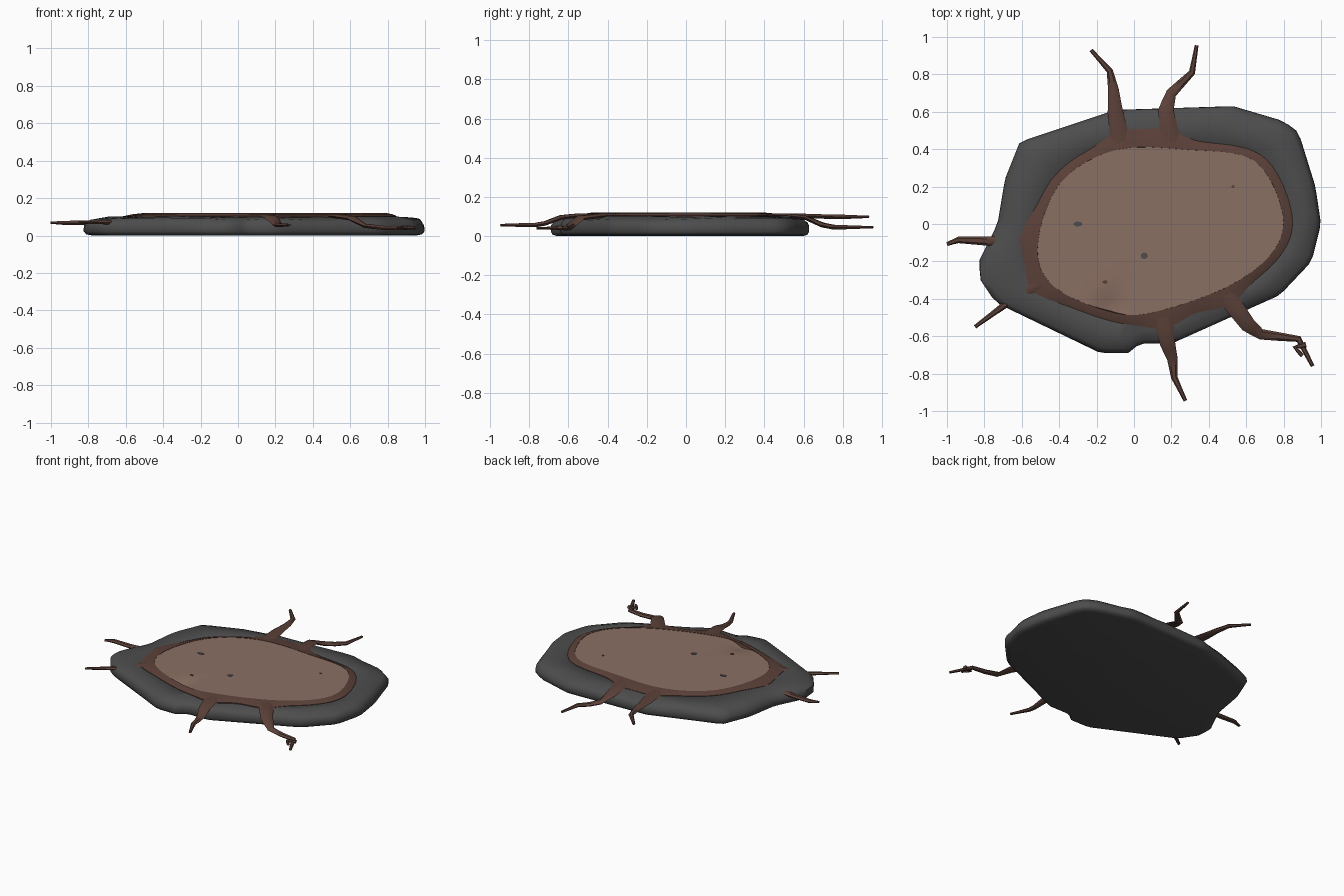
import bpy, bmesh, math, random
from mathutils import Vector

if "Cube" in bpy.data.objects:
    bpy.data.objects.remove(bpy.data.objects["Cube"])

random.seed(4)
N = 112
C = Vector((0.12, -0.03))


def material(name, rgb):
    m = bpy.data.materials.new(name)
    m.diffuse_color = (*rgb, 1)
    m.use_nodes = True
    m.node_tree.nodes["Principled BSDF"].inputs["Base Color"].default_value = m.diffuse_color
    return m


STONE = material("charcoal stone", (0.074, 0.074, 0.074))
BARK = material("dark bark", (0.105, 0.052, 0.040))
WOOD = material("tan wood", (0.255, 0.160, 0.125))


def loft(name, rings, mat, loop=False, angle=50):
    """Skin equally long closed rings, capped unless the rings loop."""
    bm = bmesh.new()
    vs = [[bm.verts.new(p) for p in r] for r in rings]
    for a, b in list(zip(vs, vs[1:])) + ([(vs[-1], vs[0])] if loop else []):
        for i in range(len(a)):
            j = (i + 1) % len(a)
            bm.faces.new((a[i], a[j], b[j], b[i]))
    if not loop:
        bm.faces.new(vs[0])
        bm.faces.new(vs[-1])
    bmesh.ops.recalc_face_normals(bm, faces=bm.faces)
    me = bpy.data.meshes.new(name)
    bm.to_mesh(me)
    bm.free()
    me.materials.append(mat)
    ob = bpy.data.objects.new(name, me)
    bpy.context.collection.objects.link(ob)
    bpy.ops.object.select_all(action='DESELECT')
    bpy.context.view_layer.objects.active = ob
    ob.select_set(True)
    bpy.ops.object.shade_smooth_by_angle(angle=math.radians(angle))


def smooth(points):
    """Closed curve through the points, four steps per span."""
    ps, out = [Vector(p) for p in points], []
    n = len(ps)
    for i in range(n):
        a, b, c, d = (ps[(i + k) % n] for k in (-1, 0, 1, 2))
        for t in (0, .25, .5, .75):
            out.append(.5 * (2 * b + (c - a) * t + (2 * a - 5 * b + 4 * c - d) * t ** 2
                             + (3 * b - a - 3 * c + d) * t ** 3))
    return out


def radial(points):
    """Distance from C to the outline along N evenly spaced directions."""
    out = []
    pts = [Vector(p) - C for p in points]
    for i in range(N):
        a = 2 * math.pi * i / N
        d = Vector((math.cos(a), math.sin(a)))
        hit = 0.5
        for p, q in zip(pts, pts[1:] + pts[:1]):
            e = q - p
            den = d.x * e.y - d.y * e.x
            if abs(den) > 1e-9:
                t = (p.x * e.y - p.y * e.x) / den
                u = (p.x * d.y - p.y * d.x) / den
                if t > 0 and -1e-6 <= u <= 1 + 1e-6:
                    hit = t
        out.append(hit)
    return out


def ring(radii, z):
    r = []
    for i, d in enumerate(radii):
        a = 2 * math.pi * i / N
        r.append((C.x + d * math.cos(a), C.y + d * math.sin(a), z(i) if callable(z) else z))
    return r


outer = radial([(1, 0), (.97, .2), (.88, .49), (.8, .55), (.53, .63), (-.1, .61), (-.61, .44),
                (-.69, .24), (-.73, 0), (-.83, -.2), (-.82, -.3), (-.74, -.42), (-.18, -.69),
                (-.03, -.69), (.03, -.64), (.2, -.64), (.78, -.38), (.95, -.2)])
inner = radial(smooth([(.8, .05), (.65, .34), (.3, .4), (-.1, .4), (-.4, .22), (-.52, -.12),
                       (-.43, -.34), (-.1, -.48), (.13, -.47), (.5, -.34), (.74, -.16)]))


def blend(t):
    return [a + (b - a) * t for a, b in zip(inner, outer)]


# Lumpy heights shared along the rim
knots = [random.uniform(-1, 1) for _ in range(28)]


def lumpy(base, amp, shift=0):
    def f(i):
        k = i / 4
        a, b = knots[(int(k) + shift) % 28], knots[(int(k) + 1 + shift) % 28]
        return base + amp * (a + (b - a) * (k % 1))
    return f


# Stone slab with a worn rim and a recess below the wood
loft("stone_slab", [ring([r * .95 for r in outer], 0), ring([r * .985 for r in outer], .006),
                    ring(outer, .022), ring([r * .998 for r in outer], lumpy(.06, .012)),
                    ring(blend(.88), lumpy(.087, .008, 5)), ring(blend(.55), lumpy(.099, .004, 9)),
                    ring(blend(.1), .102), ring([r * .97 for r in inner], .05)], STONE, angle=60)

# Roots: tip height, then the path seen from above
roots = [
    (.098, [(-.07, .42), (-.1, .6), (-.11, .72), (-.13, .82), (-.23, .93)]),
    (.045, [(.2, .42), (.17, .61), (.2, .7), (.31, .81), (.335, .955)]),
    (.068, [(-.48, -.05), (-.58, -.075), (-.7, -.095), (-.94, -.085), (-1, -.108)]),
    (.07, [(-.46, -.29), (-.56, -.35), (-.66, -.41), (-.85, -.55)]),
    (.056, [(.15, -.47), (.18, -.64), (.205, -.72), (.215, -.82), (.275, -.945)]),
    (.04, [(.47, -.35), (.61, -.54), (.68, -.59), (.88, -.615), (.955, -.76)]),
]


# Bark rim, widening where each root leaves it
def rim_width(i):
    a = 2 * math.pi * i / N
    w = .045
    for _, path in roots:
        b = math.atan2(path[1][1] - C.y, path[1][0] - C.x)
        d = (a - b + math.pi) % (2 * math.pi) - math.pi
        w += .05 * math.exp(-(d * inner[i] / .11) ** 2)
    return w


width = [rim_width(i) for i in range(N)]
loft("bark_rim", [ring([r - .012 for r in inner], .075), ring([r - .004 for r in inner], .119),
                  ring([r + w * .5 for r, w in zip(inner, width)], .114),
                  ring([r + w for r, w in zip(inner, width)], .104),
                  ring([r + w for r, w in zip(inner, width)], .08)], BARK, loop=True)


# Flattened roots that taper and sink past the slab edge
def root(name, path, tip, top=.104, wide=.055, sides=6):
    pts = [Vector(p) for p in path]
    pts = [p for a, b in zip(pts, pts[1:]) for p in (a, (a + b) / 2)] + [pts[-1]]
    rings = []
    for i, p in enumerate(pts):
        t = i / (len(pts) - 1)
        s = min(max((t - .1) / .55, 0), 1)
        z = top + (tip - top) * s * s * (3 - 2 * s)
        w = .01 + (wide - .01) * (1 - t) ** 1.3
        d = pts[min(i + 1, len(pts) - 1)] - pts[max(i - 1, 0)]
        side = Vector((-d.y, d.x, 0)).normalized()
        h = min(w * .7, .013)
        rings.append([Vector((p.x, p.y, z)) + side * w * math.cos(k * math.tau / sides)
                      + Vector((0, 0, h * math.sin(k * math.tau / sides))) for k in range(sides)])
    loft(name, rings, BARK, angle=40)


for k, (tip, path) in enumerate(roots):
    root(f"root_{k + 1}", path, tip)
root("root_fork", [(.92, -.645), (.86, -.66), (.9, -.705)], .042, top=.045, wide=.016)


# Wood face, nearly flat with one dent by the front edge
def dent(p):
    d2 = ((p[0] + .13) / .07) ** 2 + ((p[1] + .46) / .09) ** 2
    return (p[0], p[1], p[2] - .022 * math.exp(-d2))


wood = [ring([r * s for r in inner], .117) for s in (1, .96, .92, .87, .8, .7, .5, .25, .05)]
loft("wood_face", [ring([r * .99 for r in inner], .085)] + [[dent(p) for p in r] for r in wood],
     WOOD, angle=60)


# Small chips on the wood face
def chip(name, x, y, rx, ry, mat):
    loft(name, [[(x + rx * math.cos(k * math.tau / 7), y + ry * math.sin(k * math.tau / 7), z)
                 for k in range(7)] for z in (.114, .1195)], mat)


chip("stone_chip_1", -.3, 0, .025, .014, STONE)
chip("stone_chip_2", .055, -.17, .02, .018, STONE)
chip("bark_chip_1", .53, .2, .009, .008, BARK)
chip("bark_chip_2", -.155, -.31, .014, .01, BARK)
